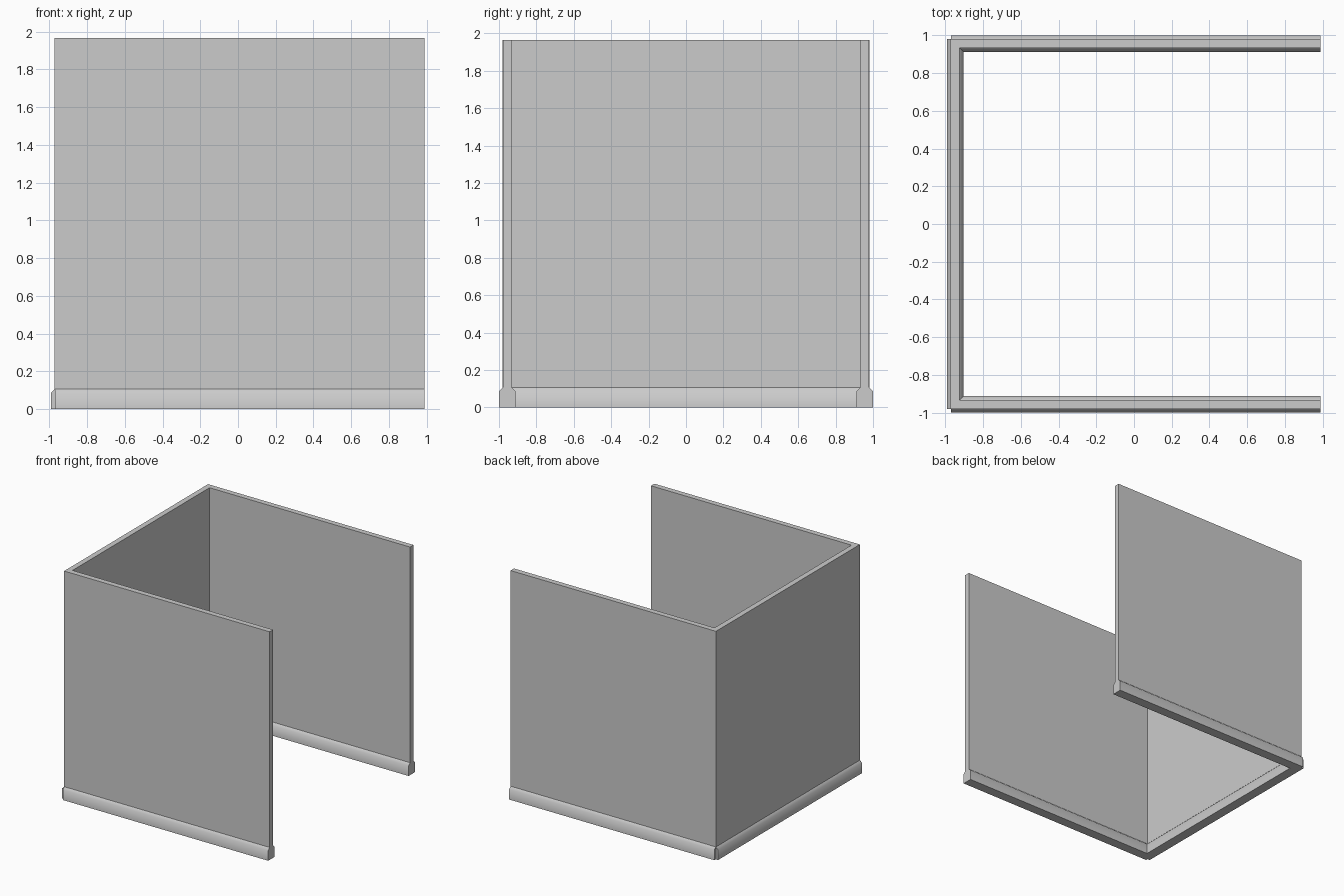
import bpy, bmesh, math
from mathutils import Matrix

if "Cube" in bpy.data.objects:
    bpy.data.objects.remove(bpy.data.objects["Cube"])

H = 1.965            # wall height
HALF = 0.0235        # half wall thickness
BASE = 0.0435        # half skirting thickness

# half-profile (offset, height), mirrored to a full wall section
half = [(BASE, 0), (BASE, 0.087), (HALF, 0.107), (HALF, H)]
profile = half + [(-o, z) for o, z in reversed(half)]


def wall(name, start, end, centre, turn):
    """Extrude the wall section along x, then optionally turn it to run along y."""
    bm = bmesh.new()
    face = bm.faces.new([bm.verts.new((start, o + centre, z)) for o, z in profile])
    ext = bmesh.ops.extrude_face_region(bm, geom=[face])
    moved = [v for v in ext["geom"] if isinstance(v, bmesh.types.BMVert)]
    bmesh.ops.translate(bm, verts=moved, vec=(end - start, 0, 0))
    bm.transform(Matrix.Rotation(turn, 4, "Z"))
    bmesh.ops.recalc_face_normals(bm, faces=bm.faces)
    me = bpy.data.meshes.new(name)
    bm.to_mesh(me)
    bm.free()
    ob = bpy.data.objects.new(name, me)
    bpy.context.collection.objects.link(ob)
    return ob


# three walls in a U, open towards +x
room = wall("room_walls", -0.98, 0.98, 0.948, math.pi / 2)
sides = [wall("front_wall", -0.97, 0.987, -0.956, 0),
         wall("back_wall", -0.97, 0.987, 0.956, 0)]

# join them cleanly at the corners
bpy.context.view_layer.objects.active = room
room.select_set(True)
for side in sides:
    mod = room.modifiers.new("join", "BOOLEAN")
    mod.operation = "UNION"
    mod.solver = "EXACT"
    mod.object = side
    bpy.ops.object.modifier_apply(modifier=mod.name)
    bpy.data.objects.remove(side)

# soft skirting edge, flat wall faces
bpy.ops.object.shade_smooth_by_angle(angle=math.radians(50))
for p in room.data.polygons:
    if max(room.data.vertices[i].co.z for i in p.vertices) > 0.2:
        p.use_smooth = False
